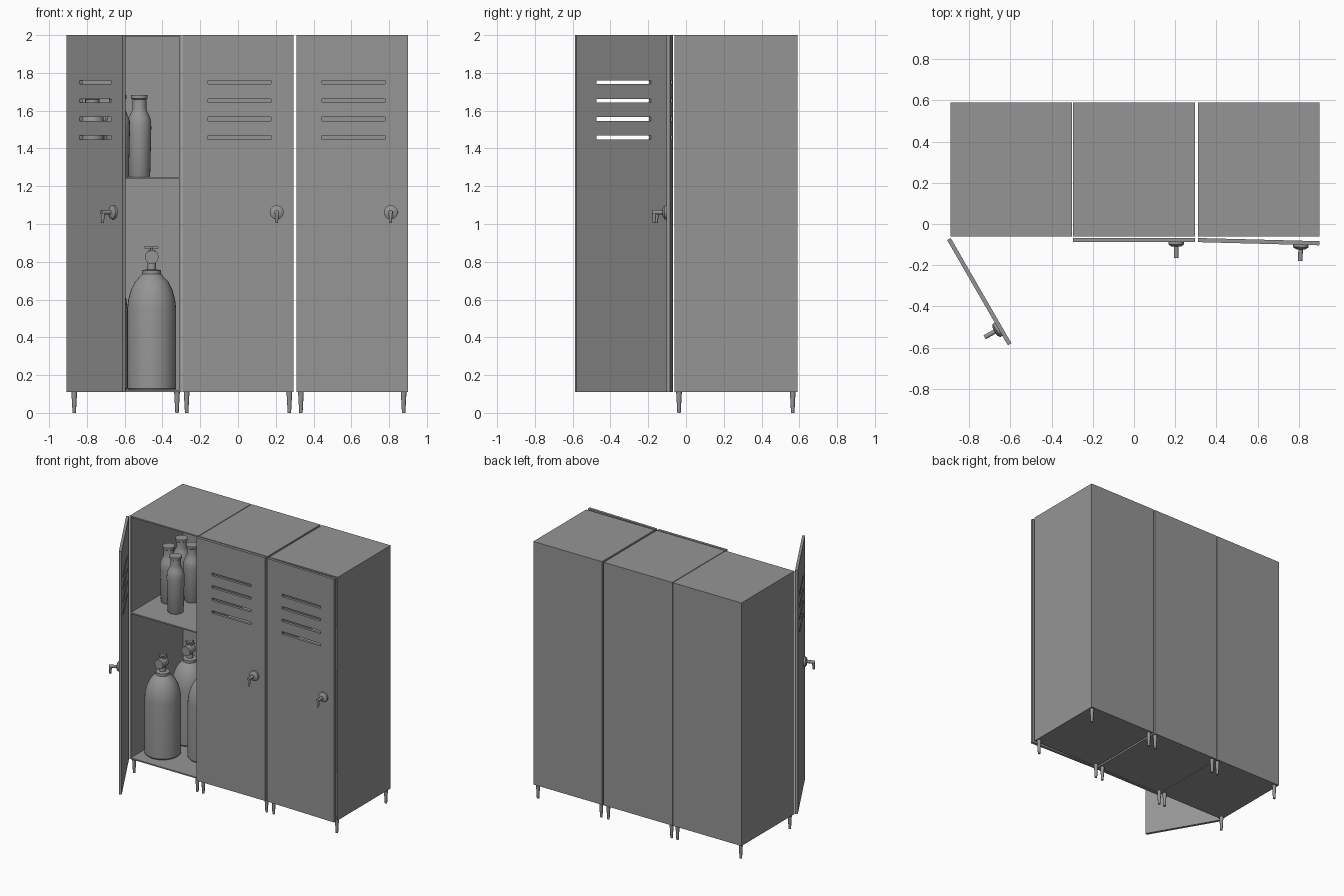
import bpy, bmesh, math
from mathutils import Matrix, Vector

cube = bpy.data.objects.get("Cube")
if cube:
    bpy.data.objects.remove(cube, do_unlink=True)

grey = bpy.data.materials.new("locker grey")
grey.use_nodes = True
GREY = (0.3, 0.3, 0.3, 1)
grey.diffuse_color = GREY
grey.node_tree.nodes["Principled BSDF"].inputs["Base Color"].default_value = GREY


def finish(name, bm, place=None, smooth=False):
    bmesh.ops.recalc_face_normals(bm, faces=bm.faces)
    mesh = bpy.data.meshes.new(name)
    bm.to_mesh(mesh)
    bm.free()
    mesh.materials.append(grey)
    obj = bpy.data.objects.new(name, mesh)
    bpy.context.collection.objects.link(obj)
    if place:
        obj.matrix_world = place
    if smooth:
        bpy.ops.object.select_all(action='DESELECT')
        obj.select_set(True)
        bpy.context.view_layer.objects.active = obj
        bpy.ops.object.shade_smooth_by_angle(angle=math.radians(35))
    return obj


def add_box(bm, lo, hi):
    lo, hi = Vector(lo), Vector(hi)
    size = Matrix.Diagonal((*(hi - lo), 1))
    bmesh.ops.create_cube(bm, size=1, matrix=Matrix.Translation((lo + hi) / 2) @ size)


def add_rod(bm, start, end, r1, r2, sides=20):
    start, end = Vector(start), Vector(end)
    axis = end - start
    turn = axis.to_track_quat('Z', 'Y').to_matrix().to_4x4()
    bmesh.ops.create_cone(bm, cap_ends=True, segments=sides, radius1=r1, radius2=r2,
                          depth=axis.length, matrix=Matrix.Translation((start + end) / 2) @ turn)


def add_lathe(bm, profile, sides=28):
    verts = [bm.verts.new((r, 0, z)) for r, z in profile]
    edges = [bm.edges.new(pair) for pair in zip(verts, verts[1:])]
    bmesh.ops.spin(bm, geom=verts + edges, cent=(0, 0, 0), axis=(0, 0, 1),
                   angle=math.tau, steps=sides, use_merge=True)
    bmesh.ops.remove_doubles(bm, verts=bm.verts, dist=0.0002)


WIDTH, BACK, FRONT, BASE, TOP, WALL = 0.59, 0.59, -0.06, 0.11, 2.0, 0.01
SHELF = 1.25


def locker_body(name, x):
    # Open-fronted cabinet with one shelf
    bm = bmesh.new()
    right = x + WIDTH
    add_box(bm, (x, FRONT, BASE), (x + WALL, BACK, TOP))
    add_box(bm, (right - WALL, FRONT, BASE), (right, BACK, TOP))
    add_box(bm, (x + WALL, BACK - WALL, BASE), (right - WALL, BACK, TOP))
    for z in (BASE, SHELF - WALL, TOP - WALL):
        add_box(bm, (x + WALL, FRONT, z), (right - WALL, BACK - WALL, z + WALL))
    finish(name + "_body", bm)
    # Tapered feet
    bm = bmesh.new()
    for fx in (x + 0.023, right - 0.023):
        for fy in (FRONT + 0.023, BACK - 0.025):
            add_rod(bm, (fx, fy, 0), (fx, fy, BASE), 0.009, 0.015, 16)
    finish(name + "_feet", bm, smooth=True)


def locker_door(name, x, angle):
    place = Matrix.Translation((x, -0.068, 0)) @ Matrix.Rotation(math.radians(angle), 4, 'Z')
    # Panel built from strips, leaving four vent slots
    bm = bmesh.new()
    thick, left, right = 0.02, 0.135, 0.47
    add_box(bm, (0, -thick, BASE), (left, 0, TOP))
    add_box(bm, (right, -thick, BASE), (WIDTH, 0, TOP))
    low = BASE
    for z in (1.458, 1.556, 1.653, 1.75):
        add_box(bm, (left, -thick, low), (right, 0, z - 0.01))
        low = z + 0.01
    add_box(bm, (left, -thick, low), (right, 0, TOP))
    # Weld the strips into one shell
    bmesh.ops.remove_doubles(bm, verts=bm.verts, dist=0.0001)
    finish(name + "_door", bm, place)
    # Round rose, spindle and hanging lever
    bm = bmesh.new()
    hx, hz = 0.5, 1.062
    add_rod(bm, (hx, -thick, hz), (hx, -0.032, hz), 0.037, 0.037, 28)
    add_rod(bm, (hx, -0.032, hz), (hx, -0.042, hz), 0.037, 0.022, 28)
    add_rod(bm, (hx, -0.042, hz), (hx, -0.098, hz), 0.011, 0.011)
    add_rod(bm, (hx, -0.086, hz), (hx, -0.089, hz - 0.056), 0.011, 0.007)
    finish(name + "_handle", bm, place, True)


for name, x, angle in (("left_end", -0.89, -60), ("middle", -0.295, 0), ("right_end", 0.31, -1.5)):
    locker_body(name, x)
    locker_door(name, x, angle)

# Gas cylinders on the locker floor
TANK = [(0, 0), (0.122, 0), (0.13, 0.01), (0.13, 0.43), (0.124, 0.48), (0.11, 0.53),
        (0.088, 0.575), (0.055, 0.61), (0.05, 0.615), (0.05, 0.635), (0.025, 0.64), (0, 0.64)]
for i, (x, y) in enumerate([(-0.745, 0.14), (-0.715, 0.43), (-0.457, 0.26)]):
    place = Matrix.Translation((x, y, BASE + WALL))
    bm = bmesh.new()
    add_lathe(bm, TANK, 32)
    finish(f"tank_{i + 1}", bm, place, True)
    # Valve block with round outlet and cross handle
    bm = bmesh.new()
    add_rod(bm, (0, 0, 0.63), (0, 0, 0.74), 0.024, 0.02)
    add_rod(bm, (0, -0.05, 0.705), (0, 0.02, 0.705), 0.036, 0.036)
    add_rod(bm, (0, 0, 0.73), (0, 0, 0.758), 0.008, 0.008, 12)
    add_box(bm, (-0.037, -0.008, 0.75), (0.037, 0.008, 0.76))
    add_box(bm, (-0.008, -0.037, 0.75), (0.008, 0.037, 0.76))
    finish(f"valve_{i + 1}", bm, place, True)

# Bottles on the shelf
BOTTLE = [(0, 0), (0.054, 0), (0.057, 0.006), (0.063, 0.26), (0.062, 0.295), (0.056, 0.315),
          (0.042, 0.345), (0.037, 0.36), (0.037, 0.41), (0.044, 0.415), (0.044, 0.432), (0, 0.432)]
for i, (x, y) in enumerate([(-0.77, 0.25), (-0.773, 0.41), (-0.645, 0.36), (-0.635, 0.14), (-0.522, 0.4)]):
    bm = bmesh.new()
    add_lathe(bm, BOTTLE, 24)
    finish(f"bottle_{i + 1}", bm, Matrix.Translation((x, y, SHELF)), True)
